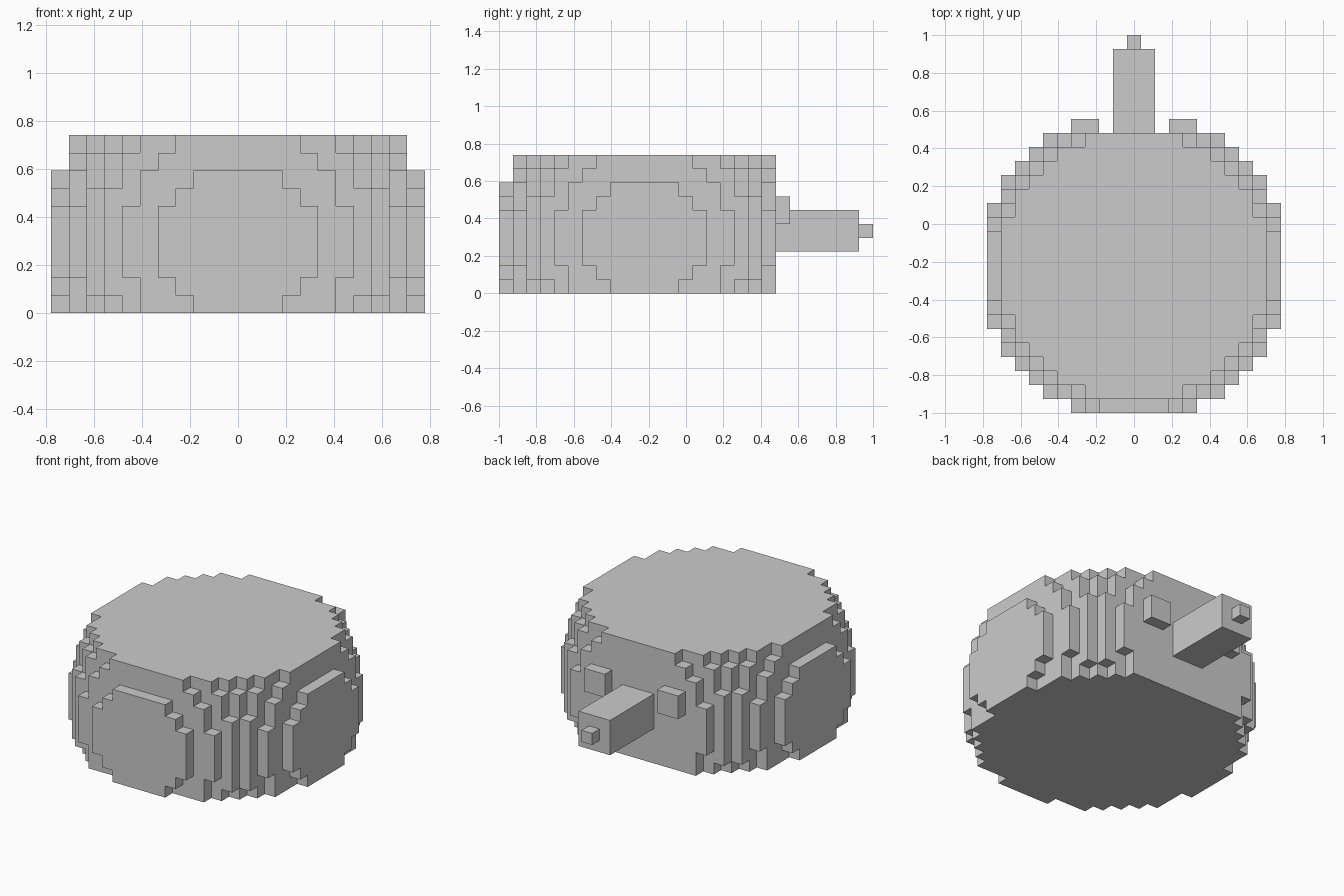
import bpy, bmesh, math
from mathutils import Vector

if "Cube" in bpy.data.objects:
    bpy.data.objects.remove(bpy.data.objects["Cube"])

V = 2 / 27           # voxel size
CY = -1 + 10.5 * V   # y centre of the ball


def box(name, x0, x1, y0, y1, z0, z1):
    """Box given by its limits in voxels (y counted from the front, z from the ground)."""
    bm = bmesh.new()
    bmesh.ops.create_cube(bm, size=1)
    for v in bm.verts:
        v.co = Vector((x1 if v.co.x > 0 else x0,
                       y1 if v.co.y > 0 else y0,
                       z1 if v.co.z > 0 else z0)) * V + Vector((0, -1, 0))
    return finish(name, bm)


def finish(name, bm):
    me = bpy.data.meshes.new(name)
    bm.to_mesh(me)
    bm.free()
    ob = bpy.data.objects.new(name, me)
    bpy.context.collection.objects.link(ob)
    return ob


def in_ball(i, j, k):
    """Blocky ball, cut flat at the bottom, top and back."""
    if not 0 <= k < 10 or j > 9:
        return False
    h = k - 3.5
    if max(abs(i), abs(j)) == 10 and h > 4:
        return False
    return i * i + j * j + h * h <= 120.3


# Head: outer skin of the stepped ball, flat areas merged
bm = bmesh.new()
R = range(-10, 11)
for i in R:
    for j in R:
        for k in range(10):
            if not in_ball(i, j, k):
                continue
            c = Vector((i, j, k + 0.5))
            for axis in range(3):
                for s in (-1, 1):
                    n = Vector((0, 0, 0))
                    n[axis] = s
                    if in_ball(i + int(n.x), j + int(n.y), k + int(n.z)):
                        continue
                    a, b = Vector((0, 0, 0)), Vector((0, 0, 0))
                    a[(axis + 1) % 3] = 0.5
                    b[(axis + 2) % 3] = 0.5 * s
                    m = c + n / 2
                    bm.faces.new([bm.verts.new(p * V + Vector((0, CY, 0)))
                                  for p in (m - a - b, m + a - b, m + a + b, m - a + b)])
bmesh.ops.remove_doubles(bm, verts=bm.verts, dist=V * 0.01)
bmesh.ops.dissolve_limit(bm, angle_limit=math.radians(1), verts=bm.verts, edges=bm.edges)
finish("head", bm)

# Eyes on the flat back face
for side, x in (("left", -4.5), ("right", 2.5)):
    box(side + "_eye", x, x + 2, 20, 21, 5, 7)

# Snout and its tip
box("snout", -1.5, 1.5, 20, 26, 3, 6)
box("snout_tip", -0.5, 0.5, 26, 27, 4, 5)
